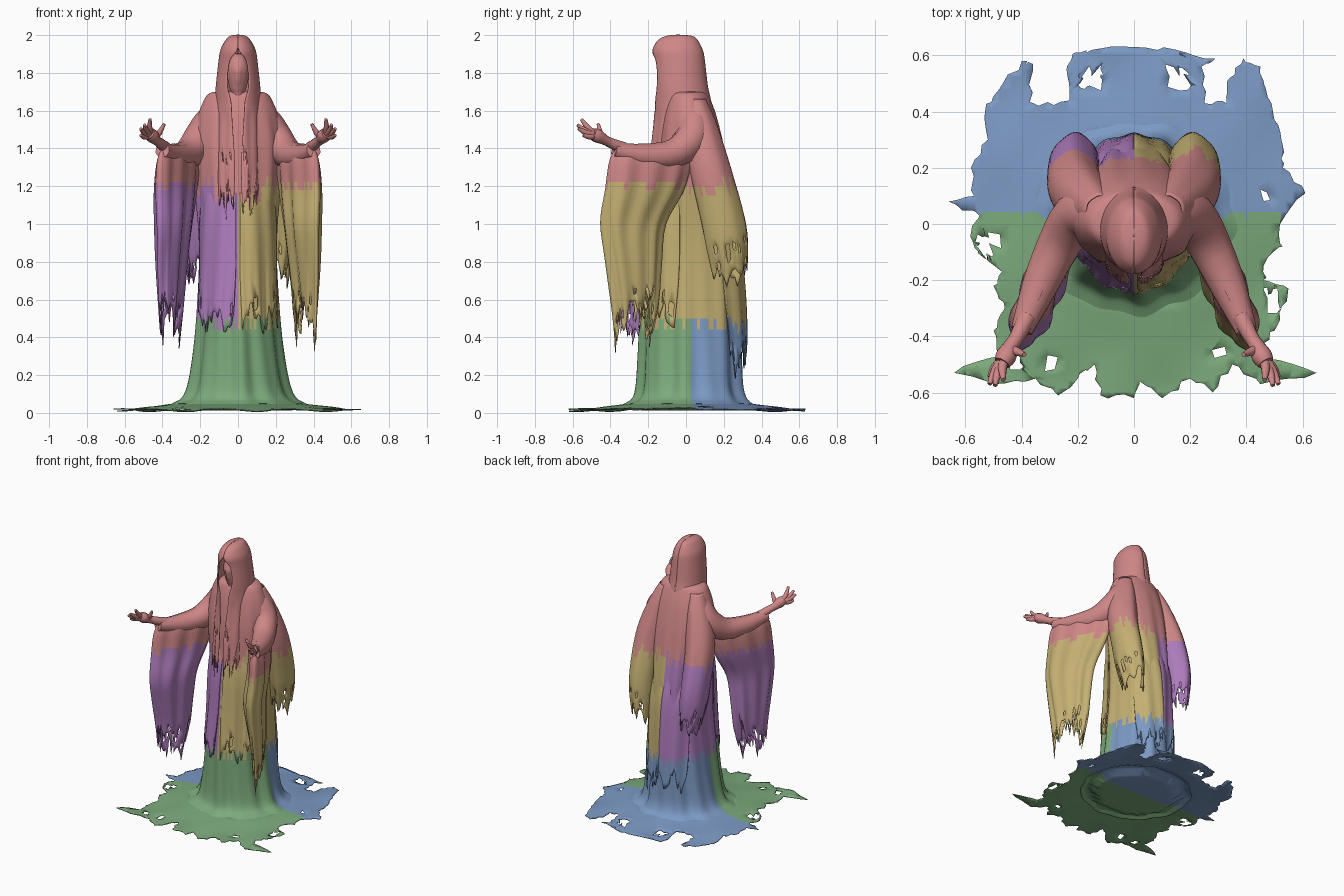
import bpy, bmesh, random
from math import sin, cos, pi, radians, hypot
from mathutils import Vector

if "Cube" in bpy.data.objects:
    bpy.data.objects.remove(bpy.data.objects["Cube"])

random.seed(4)
COLORS = {"upper": (.62, .24, .24, 1), "cloth_left": (.42, .2, .5, 1), "cloth_right": (.55, .43, .17, 1),
          "base_front": (.2, .4, .2, 1), "base_back": (.2, .32, .55, 1)}
MATS = []
for key, col in COLORS.items():
    m = bpy.data.materials.new(key)
    m.diffuse_color = col
    m.use_nodes = True
    m.node_tree.nodes["Principled BSDF"].inputs["Base Color"].default_value = m.diffuse_color
    MATS.append(m)


def zone(c):
    # colour zone from the position on the figure
    j = random.uniform(-.04, .04)
    if c.z + j > (1.12 if abs(c.x) < .12 and c.y < 0 else 1.2):
        return 0
    if c.z + j > .47 or (abs(c.x) > .27 and c.z > .2):
        return 1 if c.x < 0 else 2
    return 3 if c.y < .03 else 4


def spline(rings, k=4):
    # smooth interpolation of a few key rings
    out = []
    for i in range(len(rings) - 1):
        a, b = rings[max(i - 1, 0)], rings[i]
        c, d = rings[i + 1], rings[min(i + 2, len(rings) - 1)]
        for s in range(k):
            t = s / k
            out.append([q + .5 * t * (r - p + t * (2 * p - 5 * q + 4 * r - w + t * (3 * (q - r) + w - p)))
                        for p, q, r, w in zip(a, b, c, d)])
    out.append(list(rings[-1]))
    return out


def ragged(rows, amount, start):
    # stretches the lower rows into uneven teeth
    m, n = len(rows), len(rows[0])
    s, ph = int(m * start), random.uniform(0, 6)
    teeth = [amount * (.55 * sin(j * 12.6 / n + ph) + .3 * sin(j * 44 / n + ph) + random.uniform(-.4, .4))
             for j in range(n)]
    for i in range(s, m):
        w = (i - s) / (m - 1 - s)
        for j in range(n):
            rows[i][j].z += teeth[j] * w
    return rows


def finish(name, bm):
    for f in bm.faces:
        f.material_index = zone(f.calc_center_median())
        f.smooth = True
    bmesh.ops.delete(bm, geom=[v for v in bm.verts if not v.link_faces], context='VERTS')
    bmesh.ops.recalc_face_normals(bm, faces=bm.faces)
    me = bpy.data.meshes.new(name)
    bm.to_mesh(me)
    bm.free()
    for m in MATS:
        me.materials.append(m)
    ob = bpy.data.objects.new(name, me)
    bpy.context.collection.objects.link(ob)
    sol = ob.modifiers.new("thickness", 'SOLIDIFY')
    sol.thickness, sol.offset = .005, 0


def cloth(name, rows, closed=True, tear=0.0):
    bm = bmesh.new()
    grid = [[bm.verts.new(p) for p in row] for row in rows]
    n = len(rows[0])
    for i in range(len(rows) - 1):
        for j in range(n if closed else n - 1):
            k = (j + 1) % n
            if i < len(rows) * .8 or random.random() > tear:
                bm.faces.new((grid[i][j], grid[i][k], grid[i + 1][k], grid[i + 1][j]))
    finish(name, bm)


def tube(name, pts, s):
    # tapered round limb through (x, y, z, radius) points
    cu = bpy.data.curves.new(name, 'CURVE')
    cu.dimensions, cu.bevel_depth, cu.bevel_resolution, cu.use_fill_caps = '3D', 1, 3, True
    pts = spline(pts, 3)
    sp = cu.splines.new('POLY')
    sp.points.add(len(pts) - 1)
    for p, (x, y, z, r) in zip(sp.points, pts):
        p.co, p.radius = (x * s, y, z, 1), r
    sp.use_smooth = True
    cu.materials.append(MATS[0])
    bpy.context.collection.objects.link(bpy.data.objects.new(name, cu))


# robe body: z, half width, front y, back y, fold depth
BODY = [(1.70, .08, -.06, .08, 0), (1.69, .15, -.09, .11, 0), (1.64, .185, -.11, .135, 0), (1.55, .215, -.13, .165, .01),
        (1.4, .235, -.15, .20, .02), (1.2, .225, -.16, .235, .03), (1.0, .205, -.18, .265, .04),
        (.8, .20, -.20, .28, .04), (.5, .215, -.23, .29, .045), (.3, .235, -.24, .295, .05),
        (.15, .262, -.25, .30, .05), (.08, .295, -.27, .32, .04), (.05, .345, -.31, .35, .03),
        (.032, .39, -.35, .39, .02)]
rows = []
for z, rx, yf, yb, f in spline(BODY):
    row = []
    for j in range(108):
        a = 2 * pi * j / 108
        k = 1 + f * (.6 * sin(9 * a + 1) + .5 * sin(14 * a + 2 * z))
        row.append(Vector((rx * k * sin(a), (yf + yb) / 2 - (yb - yf) / 2 * k * cos(a), z)))
    rows.append(row)
cloth("robe_body", rows)

# pooled cloth on the ground: torn outline cut into a fine grid, then shaped
OUT = [(.52, 0), (.61, .11), (.53, .2), (.53, .28), (.5, .37), (.47, .48), (.45, .56), (.39, .59), (.34, .52), (.33, .43),
       (.25, .43), (.24, .56), (.29, .59), (.15, .62), (0, .63), (-.15, .62), (-.21, .61), (-.24, .55), (-.23, .44),
       (-.34, .42), (-.37, .44), (-.36, .57), (-.4, .58), (-.48, .48), (-.53, .4), (-.52, .3), (-.58, .2), (-.57, .1),
       (-.66, .08), (-.55, .03), (-.58, -.03), (-.56, -.1), (-.47, -.17), (-.5, -.22), (-.46, -.3), (-.5, -.38),
       (-.48, -.47), (-.64, -.53), (-.5, -.57), (-.35, -.55), (-.27, -.61), (-.2, -.55), (-.14, -.5), (-.12, -.61),
       (0, -.62), (.02, -.56), (.1, -.62), (.2, -.55), (.28, -.6), (.35, -.5), (.45, -.57), (.65, -.53),
       (.48, -.48), (.45, -.43), (.5, -.38), (.55, -.23), (.46, -.2), (.47, -.13), (.53, -.08)]
HOLES = [(-.52, -.08, .035), (.49, -.27, .03), (-.15, .51, .04), (.15, .51, .04), (-.3, -.49, .025),
         (.3, -.47, .025), (-.42, -.5, .02), (.48, .1, .018)]
bm = bmesh.new()
edge = []
for p, q in zip(OUT, OUT[1:] + OUT[:1]):
    for k in range(4):
        j = .01 if k else 0
        c = Vector(p).lerp(Vector(q), k / 4)
        edge.append(bm.verts.new((c.x + random.uniform(-j, j), c.y + random.uniform(-j, j), 0)))
bm.faces.new(edge)
bm.normal_update()
bmesh.ops.triangulate(bm, faces=bm.faces[:])
for i in range(-16, 17):
    for no in ((1, 0, 0), (0, 1, 0)):
        bmesh.ops.bisect_plane(bm, geom=bm.verts[:] + bm.edges[:] + bm.faces[:], dist=1e-5,
                               plane_co=Vector(no) * (i * .04 + .003), plane_no=no)
gone = [f for f in bm.faces if any(hypot(f.calc_center_median().x - x, f.calc_center_median().y - y) < r
                                   for x, y, r in HOLES)]
bmesh.ops.delete(bm, geom=gone, context='FACES')
for v in bm.verts:
    if any(hypot(v.co.x - x, v.co.y - y) < 1.5 * r for x, y, r in HOLES):
        v.co.x += random.uniform(-.012, .012)
        v.co.y += random.uniform(-.012, .012)
    x, y = v.co.x, v.co.y
    d = hypot(x / .34, (y - .02) / .32) - 1
    v.co.z = .014 + .008 * sin(17 * x) * sin(15 * y + 1) * min(max(d, 0), 1)
    if d > -.1:
        v.co.z += .034 * max(0, 1 - max(d, 0)) ** 1.5
    v.co.z = max(v.co.z, .008)
finish("ground_cloth", bm)

# face inside the hood
FACE = [(1.9, .012), (1.88, .04), (1.83, .058), (1.78, .055), (1.72, .042), (1.68, .03), (1.6, .04)]
cloth("face", [[Vector((r * sin(j * pi / 12), -.06 - 1.2 * r * cos(j * pi / 12)
                        - (.014 if j == 0 and 1.74 < z < 1.82 else 0), z)) for j in range(24)]
               for z, r in spline(FACE)])

# hood and hanging front edges: z, half width, front y, back y, opening angle, end angle
HOOD = [(2.0, .001, -.046, -.044, 0, 180), (1.994, .04, -.10, .03, 0, 180), (1.975, .062, -.143, .058, 0, 180),
        (1.94, .083, -.168, .078, 0, 180), (1.91, .094, -.176, .09, 6, 180), (1.87, .10, -.172, .097, 24, 180),
        (1.8, .108, -.17, .105, 30, 180), (1.72, .116, -.17, .115, 28, 180), (1.65, .12, -.168, .13, 18, 180),
        (1.55, .125, -.17, .13, 14, 130), (1.45, .125, -.18, .10, 11, 95), (1.3, .12, -.20, .05, 8, 75),
        (1.12, .115, -.215, .02, 12, 62)]
# outer robe flap over the front of the skirt
FLAP = [(1.3, .19, -.13, .18, 3, 65), (1.15, .20, -.175, .22, 3, 72), (1.0, .21, -.20, .25, 3, 75),
        (.75, .215, -.22, .27, 3, 75), (.5, .225, -.245, .28, 6, 72)]
# torn panel low on the back
TAIL = [(1.1, .19, -.18, .23, 125, 180), (.9, .205, -.18, .285, 125, 180), (.7, .21, -.2, .305, 125, 180),
        (.5, .22, -.22, .315, 128, 180), (.3, .235, -.23, .32, 132, 180)]
# wide hanging sleeve: z, centre x, centre y, half length, half width
SLEEVE = [(1.42, .32, -.20, .17, .012), (1.34, .318, -.19, .23, .055), (1.18, .33, -.22, .22, .065),
          (1.0, .34, -.28, .18, .065), (.8, .35, -.275, .15, .055), (.62, .355, -.265, .125, .042),
          (.49, .36, -.275, .10, .032)]
# rounded drape behind each shoulder: z, centre x, centre y, half width, half depth
DRAPE = [(1.66, .12, .05, .05, .05), (1.55, .15, .07, .075, .08), (1.4, .185, .10, .095, .10),
         (1.25, .21, .135, .095, .11), (1.05, .215, .185, .09, .115), (.9, .21, .21, .085, .11),
         (.75, .2, .23, .06, .09)]


def arc_rows(rings, s, n, fold):
    rows = []
    for z, rx, yf, yb, g, e in spline(rings):
        row = []
        for j in range(n + 1):
            a = radians(g + (e - g) * j / n)
            k = 1 + fold * sin(12 * a + 3 * z) * (z < 1.6)
            row.append(Vector((s * rx * k * sin(a), (yf + yb) / 2 - (yb - yf) / 2 * k * cos(a), z)))
        rows.append(row)
    return rows


for s, side in ((-1, "left"), (1, "right")):
    cloth("hood_" + side, ragged(arc_rows(HOOD, s, 26, .02), .09, .86), False, .03)
    cloth("front_flap_" + side, ragged(arc_rows(FLAP, s, 24, .02), .09, .5), False, .1)
    cloth("back_tail_" + side, ragged(arc_rows(TAIL, s, 18, .02), .1, .5), False, .1)
    rows, drape = [], []
    for z, cx, cy, a, b in spline(SLEEVE):
        row = []
        for j in range(52):
            t = 2 * pi * j / 52
            k = 1 + .1 * sin(6 * t + 2 * z) * (1.42 - z)
            u, v = a * k * cos(t), b * (k + .12 * sin(9 * t)) * sin(t)
            row.append(Vector((s * (cx + .42 * u + .91 * v), cy - .91 * u + .42 * v, z)))
        rows.append(row)
    cloth("sleeve_" + side, ragged(rows, .15, .55), tear=.15)
    for z, cx, cy, a, b in spline(DRAPE):
        drape.append([Vector((s * (cx + a * cos(t)), cy + b * sin(t) * (1 + .04 * sin(5 * t)), z))
                      for t in [2 * pi * j / 40 for j in range(40)]])
    cloth("shoulder_drape_" + side, ragged(drape, .08, .65), tear=.15)
    # arm, hand and fingers
    tube("upper_sleeve_" + side, [(.09, .03, 1.60, .075), (.145, .04, 1.535, .09), (.20, .03, 1.45, .092),
                                  (.265, -.07, 1.37, .08), (.335, -.22, 1.36, .066), (.40, -.38, 1.39, .04)], s)
    tube("hand_" + side, [(.38, -.33, 1.40, .034), (.415, -.40, 1.43, .027), (.435, -.43, 1.445, .027),
                          (.455, -.47, 1.467, .037), (.47, -.495, 1.48, .03)], s)
    for x, y, z in ((.515, -.545, 1.47), (.515, -.57, 1.505), (.495, -.575, 1.525), (.465, -.555, 1.555)):
        tube("finger_" + side, [(.46, -.475, 1.47, .017),
                                ((x + .46) / 2 + .006, (y - .475) / 2, (z + 1.47) / 2 - .008, .016),
                                (x, y, z, .008)], s)
    tube("thumb_" + side, [(.445, -.44, 1.45, .016), (.415, -.455, 1.485, .015), (.39, -.465, 1.53, .008)], s)
